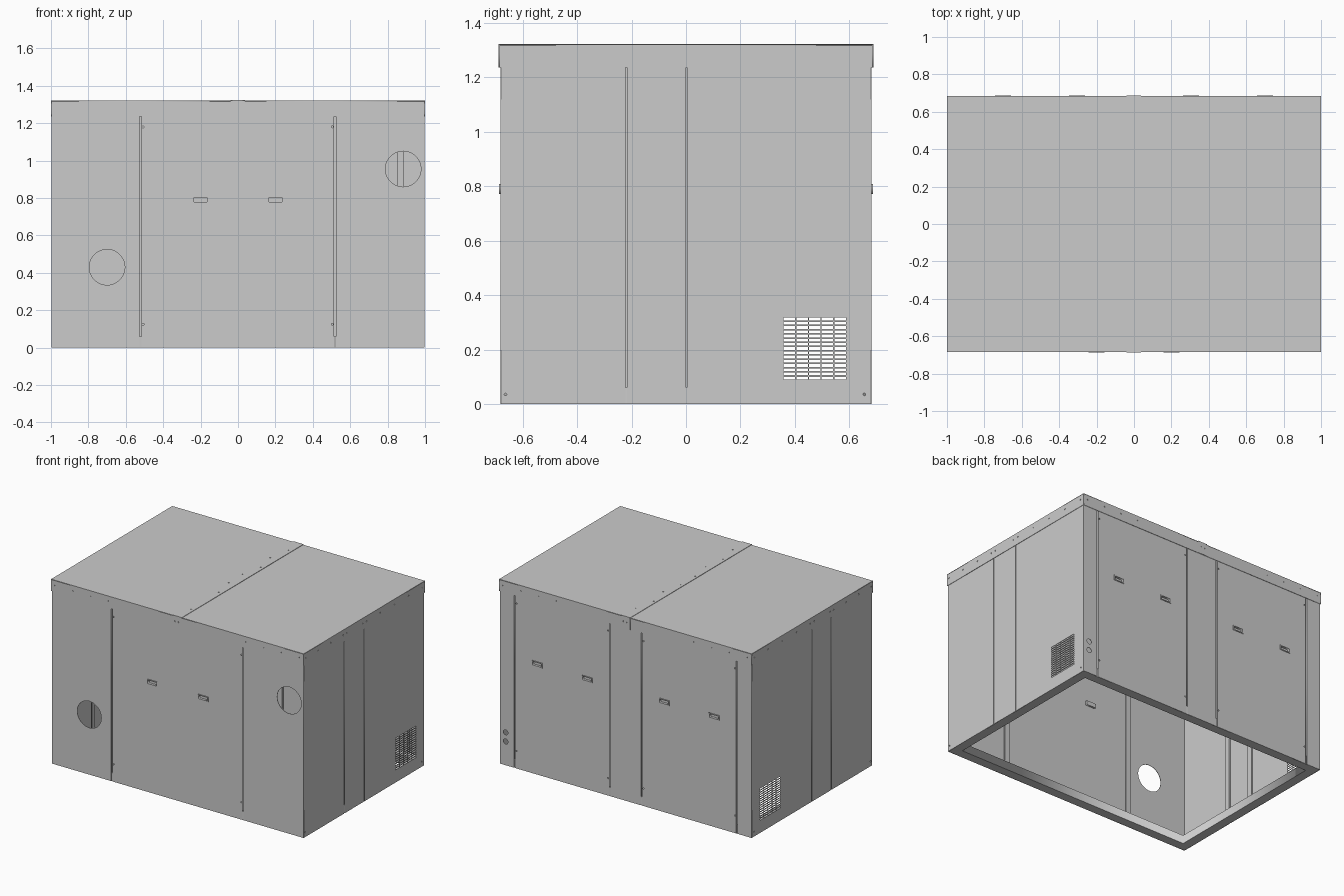
import bpy, math

if "Cube" in bpy.data.objects:
    bpy.data.objects.remove(bpy.data.objects["Cube"])

W, D, H = 1.0, 0.685, 1.32      # half width, half depth, roof height
T = 0.003                       # sheet thickness
SKIRT = 1.235                   # lower edge of roof skirt
ROT = {'x': (math.pi / 2, 0, math.pi / 2), 'y': (math.pi / 2, 0, 0), 'z': (0, 0, 0)}
made = []


def rect(u0, u1, v0, v1):
    return [(u0, v0), (u1, v0), (u1, v1), (u0, v1)]


def circle(u, v, r, n=12):
    return [(u + r * math.cos(2 * math.pi * i / n), v + r * math.sin(2 * math.pi * i / n)) for i in range(n)]


def sheet(name, axis, pos, u0, u1, v0, v1, holes=(), t=T):
    """Flat plate across an axis; keeps only the holes lying inside it."""
    cu = bpy.data.curves.new(name, 'CURVE')
    cu.dimensions = '2D'
    cu.fill_mode = 'BOTH'
    cu.extrude = t / 2
    loops = [rect(u0, u1, v0, v1)]
    loops += [h for h in holes if all(u0 < u < u1 and v0 < v < v1 for u, v in h)]
    for loop in loops:
        s = cu.splines.new('POLY')
        s.points.add(len(loop) - 1)
        for p, (u, v) in zip(s.points, loop):
            p.co = (u, v, 0, 1)
        s.use_cyclic_u = True
    ob = bpy.data.objects.new(name, cu)
    ob.rotation_euler = ROT[axis]
    ob.location['xyz'.index(axis)] = pos
    bpy.context.collection.objects.link(ob)
    made.append(ob)
    return ob


def wall(name, axis, side, half, end, seams, gap, holes):
    """Row of panels split at seams, with a stepped lap strip behind each seam."""
    pos = side * (half - 1.5 * T)
    edges = [-end] + [s for s, d in seams] + [end]
    for i in range(len(edges) - 1):
        a = edges[i] + (gap / 2 if i else 0)
        b = edges[i + 1] - (gap / 2 if i < len(edges) - 2 else 0)
        sheet(f"{name}_panel_{i + 1}", axis, pos, a, b, 0, H - T, holes)
    for i, (s, d) in enumerate(seams):
        a, b = sorted((s - d * (gap / 2 + T), s + d * 0.03))
        sheet(f"{name}_lap_strip_{i + 1}", axis, pos - side * 0.012, a, b, 0.06, H - T)
        a, b = sorted((s - d * (gap / 2 + T), s - d * gap / 2))
        sheet(f"{name}_lap_step_{i + 1}", axis, pos - side * 0.006, a, b, 0.06, H - T, t=0.012)


def handle(name, side, x, z=0.79):
    """Shallow recessed pull: outer frame, side walls and back plate."""
    y = side * (D - 1.5 * T)
    opening = [rect(x - 0.034, x + 0.034, z - 0.012, z + 0.012)]
    sheet(name + "_frame", 'y', y + side * 0.003, x - 0.042, x + 0.042, z - 0.018, z + 0.018, opening, 0.006)
    sheet(name + "_cup", 'y', y - side * 0.006, x - 0.037, x + 0.037, z - 0.015, z + 0.015, opening, 0.012)
    sheet(name + "_back", 'y', y - side * 0.013, x - 0.037, x + 0.037, z - 0.015, z + 0.015)


SC = 0.005                       # screw hole radius
pull_x = {-1: (-0.2, 0.2), 1: (-0.7, -0.305, 0.305, 0.7)}


def pull_holes(side):
    return [rect(x - 0.036, x + 0.036, 0.776, 0.804) for x in pull_x[side]]


# Front wall with two round duct openings
front = [circle(-0.7, 0.43, 0.095, 48), circle(0.883, 0.955, 0.095, 48)]
front += [circle(x, z, SC) for x in (-0.508, 0.504) for z in (0.125, 1.18)]
wall("front", 'y', -1, D, W - T, [(-0.522, 1), (0.518, -1)], 0.01, front + pull_holes(-1))

# Back wall with two doors and cable holes
back = [circle(0.95, z, 0.018, 24) for z in (0.17, 0.235)]
back += [circle(x, z, SC) for x in (-0.865, -0.14, 0.14, 0.865) for z in (0.125, 1.18)]
wall("back", 'y', 1, D, W - T, [(-0.88, 1), (-0.125, -1), (0.125, 1), (0.88, -1)], 0.01, back + pull_holes(1))

# Side walls with slotted vent grilles
vent = [rect(0.359 + 0.0465 * i, 0.359 + 0.0465 * i + 0.042, 0.09 + 0.0155 * j, 0.0998 + 0.0155 * j)
        for i in range(5) for j in range(15)]
vent += [circle(y, 0.035, SC) for y in (-0.663, 0.655)]
for name, s in (("left", -1), ("right", 1)):
    wall(name, 'x', s, W, D - 2 * T, [(-0.22, -1), (0.002, -1)], 0.005, vent)

# Door handles
for side, name in ((-1, "front"), (1, "back")):
    for i, x in enumerate(pull_x[side]):
        handle(f"{name}_handle_{i + 1}", side, x)

# Base frame ring
sheet("base_frame", 'z', 0.03, -W + 2 * T, W - 2 * T, -D + 2 * T, D - 2 * T,
      [rect(-W + 0.07, W - 0.07, -D + 0.07, D - 0.07)], 0.06)

# Roof halves and their skirts
cap_x = [circle(s * x, 1.283, SC) for s in (-1, 1) for x in (0.545, 0.685, 0.825, 0.968)]
cap_y = [circle(y, 1.283, SC) for y in (-0.665, -0.525, -0.38, -0.24, -0.2, -0.02, 0.025, 0.18, 0.34, 0.5, 0.655)]
for name, s in (("left", -1), ("right", 1)):
    a, b = sorted((s * 0.001, s * W))
    sheet(f"roof_{name}", 'z', H - T / 2, a, b, -D, D)
    sheet(f"roof_skirt_{name}", 'x', s * (W - T / 2), -D, D, SKIRT, H - T, cap_y)
    for end, f in (("front", -1), ("back", 1)):
        sheet(f"roof_skirt_{end}_{name}", 'y', f * (D - T / 2), a, b, SKIRT, H - T, cap_x)

# Cover strip over the roof joint
strip = [circle(0.012 if i in (0, 2, 5, 7) else -0.02, -0.547 + 0.157 * i, SC) for i in range(8)]
sheet("roof_joint_cover", 'z', H + T / 2, -0.04, 0.037, -D - T, D + T, strip)
for end, f in (("front", -1), ("back", 1)):
    sheet(f"roof_joint_cover_{end}", 'y', f * (D + T / 2), -0.04, 0.037, SKIRT, H,
          [circle(-0.016, 1.283, SC), circle(0.012, 1.283, SC)])

# Turn all plates into meshes
for ob in made:
    ob.select_set(True)
bpy.context.view_layer.objects.active = made[0]
bpy.ops.object.convert(target='MESH')
